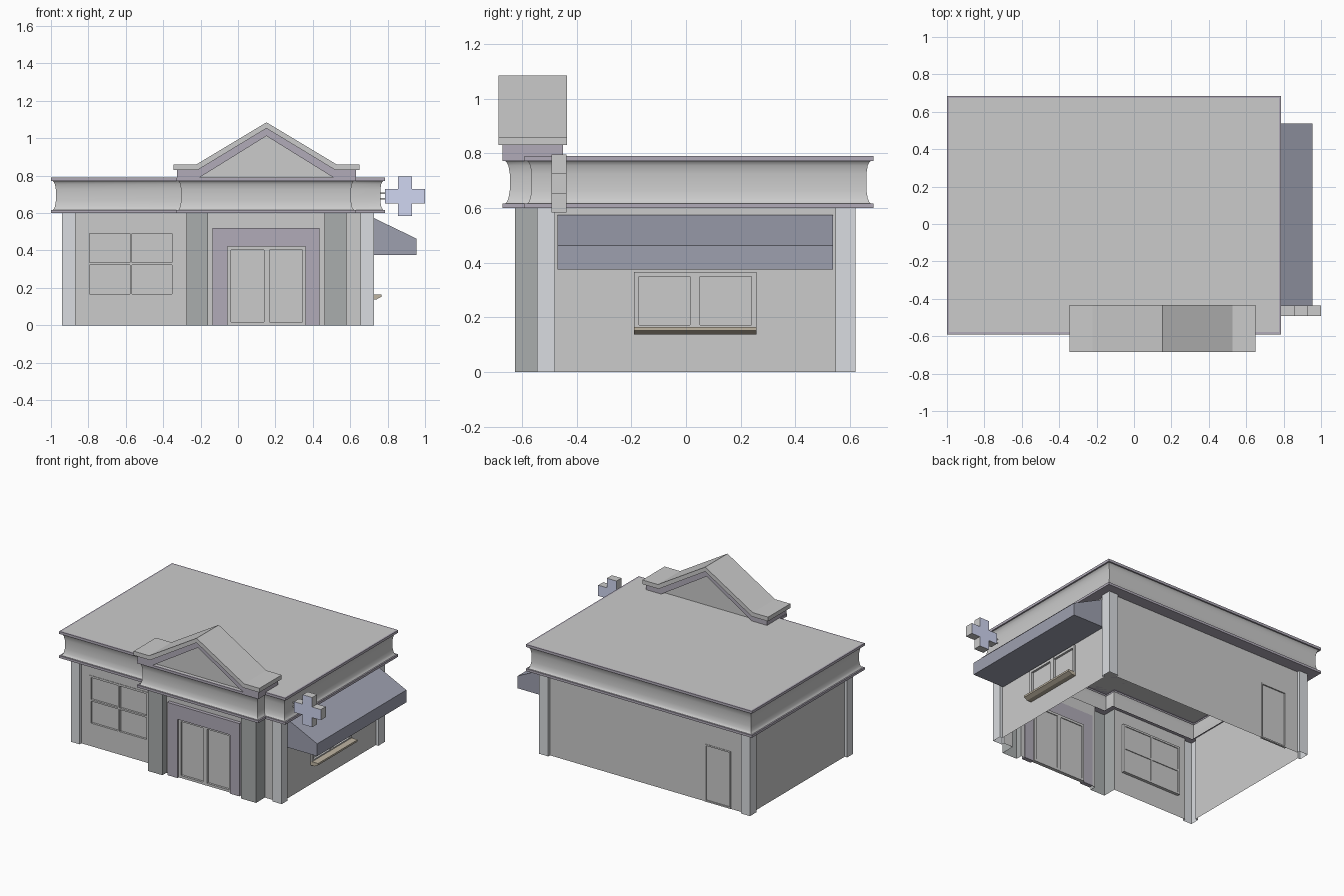
import bpy, bmesh, math

if "Cube" in bpy.data.objects:
    bpy.data.objects.remove(bpy.data.objects["Cube"])


def mat(name, rgb):
    m = bpy.data.materials.new(name)
    m.diffuse_color = (*rgb, 1)
    m.use_nodes = True
    m.node_tree.nodes["Principled BSDF"].inputs["Base Color"].default_value = m.diffuse_color
    return m


GREY = mat("grey", (.55, .57, .58))
LIGHT = mat("light_grey", (.70, .72, .75))
DARK = mat("dark_grey", (.40, .42, .42))
PURPLE = mat("purple", (.44, .41, .48))
FRAME = mat("frame", (.70, .69, .69))
NAVY = mat("navy", (.34, .35, .43))
BLUE = mat("blue", (.63, .67, .88))
TAN = mat("tan", (.52, .46, .36))


def finish(name, bm, *mats, fix=True):
    if fix:
        bmesh.ops.recalc_face_normals(bm, faces=bm.faces)
    me = bpy.data.meshes.new(name)
    bm.to_mesh(me)
    bm.free()
    for m in mats:
        me.materials.append(m)
    ob = bpy.data.objects.new(name, me)
    bpy.context.collection.objects.link(ob)
    return ob


def add_box(bm, a, b):
    vs = bmesh.ops.create_cube(bm, size=1)["verts"]
    for v in vs:
        v.co = [(a[i] + b[i]) / 2 + v.co[i] * abs(b[i] - a[i]) for i in range(3)]


def box(name, a, b, m):
    bm = bmesh.new()
    add_box(bm, a, b)
    return finish(name, bm, m)


def prism(name, pts, y0, y1, *mats):
    """Extrude an x-z outline along y; a second material goes on the end caps."""
    bm = bmesh.new()
    f = bm.faces.new([bm.verts.new((x, y0, z)) for x, z in pts])
    out = bmesh.ops.extrude_face_region(bm, geom=[f])["geom"]
    bmesh.ops.translate(bm, vec=(0, y1 - y0, 0),
                        verts=[g for g in out if isinstance(g, bmesh.types.BMVert)])
    bmesh.ops.recalc_face_normals(bm, faces=bm.faces)
    if len(mats) > 1:
        for f in bm.faces:
            f.material_index = int(abs(f.normal.y) > .9)
    return finish(name, bm, *mats)


# Wall shell: footprint walked counter-clockwise, (x, y, material of the next face, hole)
TOP = .6
path = [
    (-.94, -.545, 1), (-.87, -.545, 1), (-.87, -.525, 0, (-.805, -.338, .152, .503)),
    (-.275, -.525, 2), (-.275, -.625, 2), (-.16, -.625, 2),
    (-.16, -.58, 0, (-.055, .362, 0, .42)),
    (.463, -.58, 2), (.463, -.625, 2), (.58, -.625, 2), (.58, -.525, 0),
    (.655, -.525, 1), (.655, -.545, 1), (.727, -.545, 1), (.727, -.478, 1),
    (.707, -.478, 0, (-.19, .257, .155, .365)),
    (.707, .546, 1), (.727, .546, 1), (.727, .62, 1), (.655, .62, 1),
    (.655, .60, 0, (-.57, -.775, 0, .41)),
    (-.87, .60, 1), (-.87, .62, 1), (-.94, .62, 1), (-.94, .546, 1),
    (-.92, .546, 0), (-.92, -.478, 1), (-.94, -.478, 1)]
bm = bmesh.new()
for i, p in enumerate(path):
    q = path[(i + 1) % len(path)]
    axis = 0 if abs(q[0] - p[0]) > abs(q[1] - p[1]) else 1
    s, e = p[axis], q[axis]
    rects = [(s, e, 0, TOP)]
    if len(p) > 3:
        a, b, z0, z1 = p[3]
        rects = [(s, a, 0, TOP), (b, e, 0, TOP), (a, b, z1, TOP)]
        if z0 > 0:
            rects.append((a, b, 0, z0))
    for u0, u1, z0, z1 in rects:
        vs = []
        for u, z in ((u0, z0), (u1, z0), (u1, z1), (u0, z1)):
            vs.append(bm.verts.new((u, p[1], z) if axis == 0 else (p[0], u, z)))
        bm.faces.new(vs).material_index = p[2]
bmesh.ops.remove_doubles(bm, verts=bm.verts, dist=1e-4)
finish("walls_and_pilasters", bm, GREY, LIGHT, DARK, fix=False)

# Cornice: cavetto profile swept round the eaves, closed by the flat roof
eaves = [(-1, -.59), (-.33, -.59), (-.33, -.67), (.63, -.67),
         (.63, -.59), (.787, -.59), (.787, .685), (-1, .685)]
profile = [(.09, .6), (0, .6), (0, .617), (.01, .617), (.015, .622), (.021, .635),
           (.026, .665), (.026, .725), (.021, .755), (.015, .767), (.01, .772),
           (0, .772), (0, .79), (.012, .79)]
bm = bmesh.new()
n = len(eaves)
rings = []
for d, z in profile:
    ring = []
    for i, (x, y) in enumerate(eaves):
        for a, b in ((eaves[i - 1], (x, y)), ((x, y), eaves[(i + 1) % n])):
            l = math.dist(a, b)
            x, y = x - (b[1] - a[1]) / l * d, y + (b[0] - a[0]) / l * d
            if a == eaves[i - 1]:
                keep = (x, y)
                x, y = eaves[i]
            else:
                x, y = x + keep[0] - eaves[i][0], y + keep[1] - eaves[i][1]
        ring.append(bm.verts.new((x, y, z)))
    rings.append(ring)
for k in range(len(rings) - 1):
    for i in range(n):
        j = (i + 1) % n
        f = bm.faces.new((rings[k][i], rings[k][j], rings[k + 1][j], rings[k + 1][i]))
        f.material_index = 0 if 3 <= k <= 9 else 1
bm.faces.new(rings[-1])
cornice = finish("cornice_and_roof", bm, GREY, PURPLE, fix=False)
bpy.context.view_layer.objects.active = cornice
cornice.select_set(True)
bpy.ops.object.shade_smooth_by_angle(angle=math.radians(30))
cornice.select_set(False)


# Pediment: two stepped bands over a recessed triangle
CX = .152


def band(top, bottom):
    half = top + [(0, top[-1][1] + 0)] if top[-1][0] else top
    left = [(-x, z) for x, z in half]
    right = [(x, z) for x, z in half[-2::-1]]
    low_r = bottom
    low_l = [(-x, z) for x, z in bottom[-2::-1]]
    return [(CX + x, z) for x, z in left + right + low_r + low_l]


prism("pediment_roof", band([(.497, .86), (.375, .86), (0, 1.085)],
                            [(.497, .83), (.368, .83), (0, 1.053)]), -.685, -.434, GREY)
prism("pediment_moulding", band([(.478, .83), (.368, .83), (0, 1.053)],
                                [(.478, .79), (.358, .79), (0, 1.012)]), -.67, -.449, PURPLE)
prism("pediment_panel", [(CX - .365, .79), (CX + .365, .79), (CX, 1.018)], -.64, -.479, GREY)

# Windows and doors: local (u along wall, depth inward, z)
front = lambda y: lambda u, d, z: (u, y + d, z)
right = lambda x: lambda u, d, z: (x - d, u, z)
back = lambda y: lambda u, d, z: (u, y - d, z)


def opening(name, place, u0, u1, z0, z1, bar, mid, rows, d0, d1, cols=2):
    bm = bmesh.new()
    for i in range(cols + 1):
        w = bar if i in (0, cols) else mid
        c = u0 + bar / 2 + (u1 - u0 - bar) * i / cols
        add_box(bm, place(c - w / 2, d0, z0), place(c + w / 2, d1, z1))
    for i in range(rows + 1):
        w = bar if i in (0, rows) else mid
        c = z0 + bar / 2 + (z1 - z0 - bar) * i / rows
        add_box(bm, place(u0, d0 + .001, c - w / 2), place(u1, d1 - .001, c + w / 2))
    finish(name + "_frame", bm, FRAME)
    gd = d0 + (d1 - d0) * .6
    box(name + "_panes", place(u0 + .005, gd, z0 + .005), place(u1 - .005, gd + .004, z1 - .005), GREY)


opening("front_window", front(-.525), -.807, -.338, .152, .505, .014, .012, 2, -.004, .022)
opening("entrance_doors", front(-.58), -.055, .362, 0, .42, .017, .03, 1, -.012, .015)
opening("side_window", right(.707), -.19, .257, .155, .367, .018, .036, 1, -.012, .015)
opening("back_door", back(.60), -.775, -.57, 0, .41, .01, .01, 1, -.004, .012, cols=1)

# Door surround
prism("door_surround", [(-.135, 0), (-.135, .52), (.435, .52), (.435, 0), (.362, 0),
                        (.362, .42), (-.055, .42), (-.055, 0)], -.605, -.575, PURPLE)

# Side window sill and awning
prism("side_window_sill", [(.70, .138), (.74, .138), (.766, .152), (.766, .165), (.70, .165)],
      -.19, .257, TAN)
prism("awning", [(.707, .575), (.727, .573), (.955, .463), (.955, .375), (.707, .375)],
      -.47, .537, NAVY)

# Cross-shaped hanging sign with two brackets
SX, SZ, R, A = .893, .69, .106, .038
quarter = [(R, -A), (R, A), (A, A)]
cross = []
for k in range(4):
    c, s = round(math.cos(k * math.pi / 2)), round(math.sin(k * math.pi / 2))
    cross += [(SX + c * x - s * z, SZ + s * x + c * z) for x, z in quarter]
prism("cross_sign", cross, -.492, -.436, FRAME, BLUE)
for z in (.677, .705):
    box("sign_bracket", (.755, -.469, z - .004), (.79, -.459, z + .004), FRAME)
